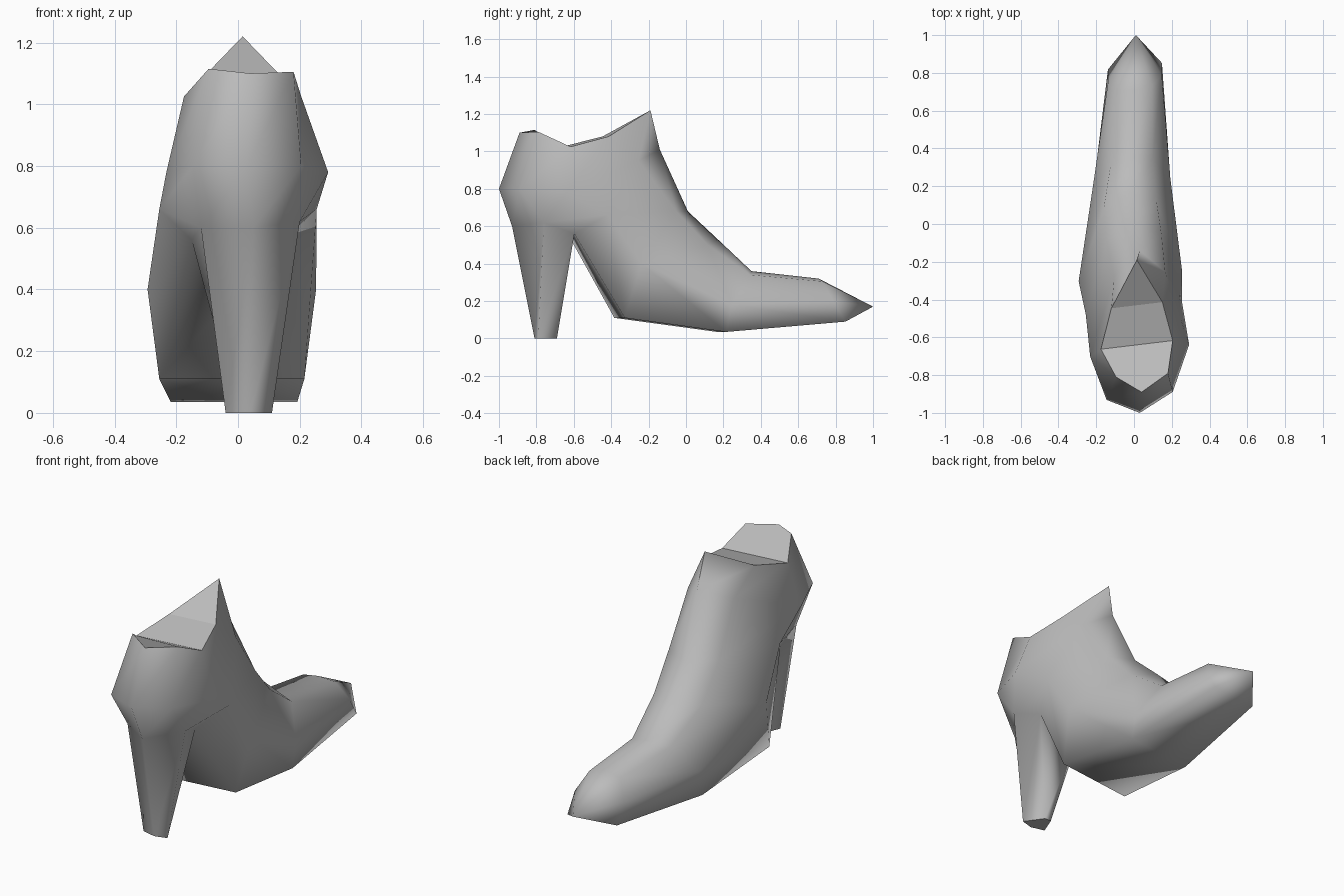
import bpy
import bmesh
import math

cube = bpy.data.objects.get("Cube")
if cube:
    bpy.data.objects.remove(cube, do_unlink=True)

# One plain grey for the whole boot
grey = bpy.data.materials.new("plain_grey")
grey.use_nodes = True
colour = (0.5, 0.5, 0.5, 1)
grey.diffuse_color = colour
grey.node_tree.nodes["Principled BSDF"].inputs["Base Color"].default_value = colour

TWIST = 0.12  # the left side sits slightly further forward than the right
bm = bmesh.new()


def points(coords):
    return [bm.verts.new(p) for p in coords]


def ring(centre, half):
    """Closed loop from a half profile, mirrored about x = centre and twisted."""
    mirrored = [(-x, y, z) for x, y, z in reversed(half) if x > 0]
    return points((centre + x, y + TWIST * x, z) for x, y, z in half + mirrored)


def loft(a, b):
    """Skin two loops that have the same number of points."""
    for i in range(len(a)):
        j = (i + 1) % len(a)
        bm.faces.new((a[i], a[j], b[j], b[i]))


# Ankle: the rim peaks at the front and dips at the sides
rim = ring(0.015, [(0, -0.19, 1.22), (0.135, -0.43, 1.08), (0.19, -0.64, 1.025)])
rim[3:3] = points([(0.18, -0.79, 1.105), (0.04, -0.89, 1.1), (-0.095, -0.81, 1.115)])
ankle = ring(0.03, [(0, -0.14, 1.01), (0.135, -0.27, 0.95), (0.262, -0.67, 0.78),
                    (0.175, -0.91, 0.8), (0, -1, 0.8)])
loft(rim, ankle)

# Folded cap closing the opening
bm.faces.new((rim[7], rim[0], rim[1]))
bm.faces.new((rim[6], rim[7], rim[1], rim[2]))
bm.faces.new(rim[2:7])

# Lower ankle, where the leg splits into the foot and the heel
instep = ring(0, [(0, 0.01, 0.68), (0.145, -0.07, 0.68), (0.255, -0.45, 0.66),
                  (0.15, -0.615, 0.56)])
heel_back = points([(0.2, -0.76, 0.62), (0.05, -0.93, 0.6), (-0.12, -0.82, 0.6)])
loft(ankle, instep[:3] + heel_back + instep[5:])
bm.faces.new((instep[2], instep[3], heel_back[0]))
bm.faces.new((instep[5], heel_back[2], instep[4]))

# Heel, tapering to a small three-cornered tip
heel_top = [instep[3]] + heel_back + [instep[4]]
heel_tip = points((x, y, 0) for x, y in
                  ((0.04, -0.69), (0.11, -0.79), (0.04, -0.81), (-0.04, -0.79), (0, -0.69)))
loft(heel_top, heel_tip)
bm.faces.new(heel_tip)

# Foot: arch, ball and toe sections
arch = ring(-0.02, [(0, 0.17, 0.53), (0.14, 0.1, 0.5), (0.273, -0.27, 0.4),
                    (0.235, -0.355, 0.11)])
ball = ring(-0.013, [(0, 0.35, 0.36), (0.11, 0.33, 0.34), (0.205, 0.22, 0.18),
                     (0.205, 0.19, 0.035)])
toe = ring(0.005, [(0, 0.71, 0.32), (0.09, 0.72, 0.305), (0.142, 0.77, 0.2),
                   (0.143, 0.835, 0.09)])
for a, b in ((instep, arch), (arch, ball), (ball, toe)):
    loft(a, b)

# Pointed toe
point = bm.verts.new((0.01, 1, 0.17))
for i in range(len(toe)):
    bm.faces.new((toe[i], toe[(i + 1) % len(toe)], point))

bmesh.ops.recalc_face_normals(bm, faces=bm.faces)
mesh = bpy.data.meshes.new("heeled_boot")
bm.to_mesh(mesh)
bm.free()
mesh.materials.append(grey)
boot = bpy.data.objects.new("heeled_boot", mesh)
bpy.context.collection.objects.link(boot)

# Soft leather surface with a flat folded cap and a flat heel tip
bpy.context.view_layer.objects.active = boot
boot.select_set(True)
bpy.ops.object.shade_smooth_by_angle(angle=math.radians(95))
for face in mesh.polygons:
    is_cap = face.center.z > 1 and face.normal.z > 0.6
    if is_cap or face.center.z < 0.01:
        face.use_smooth = False
